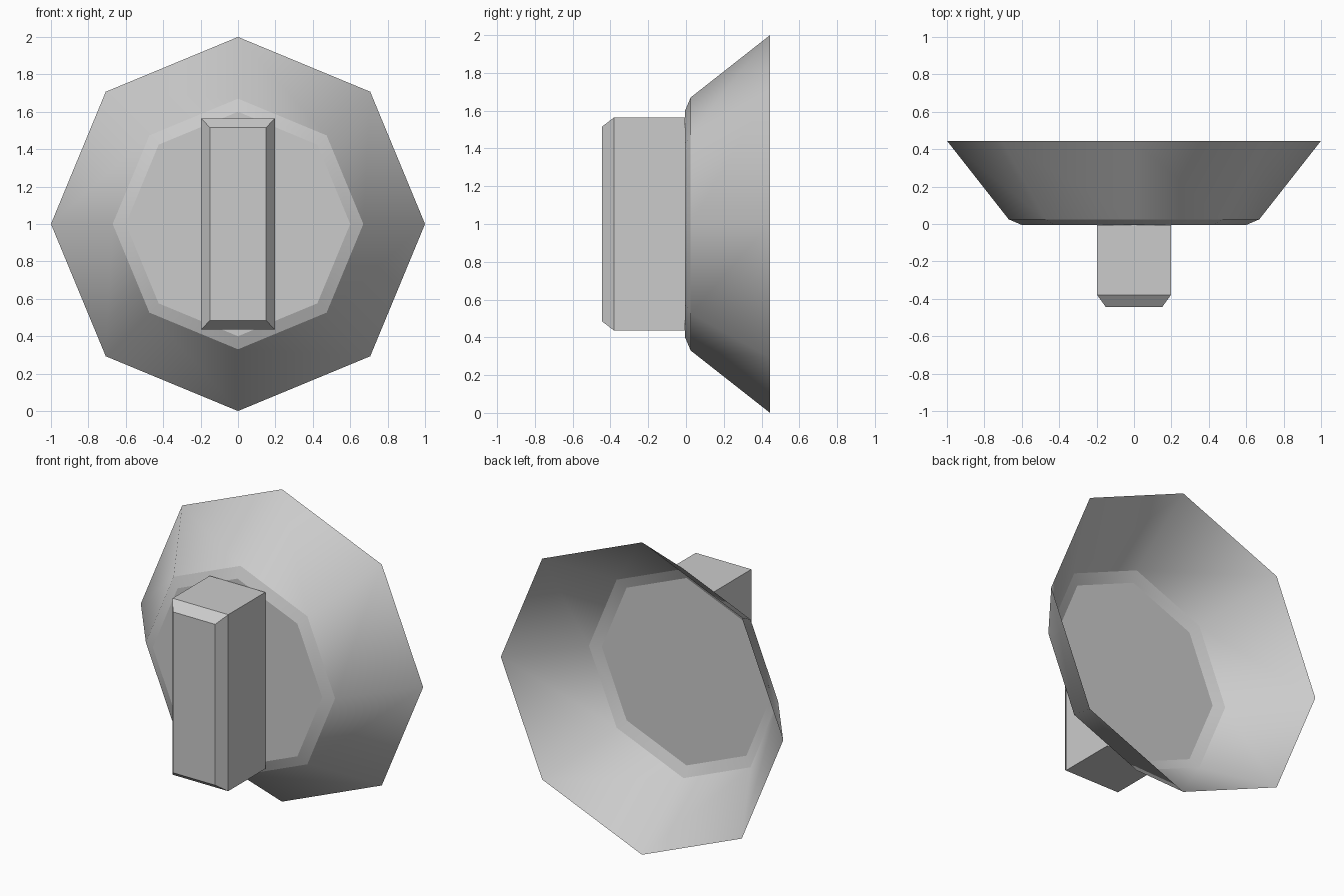
import bpy, bmesh, math

cube = bpy.data.objects.get("Cube")
if cube:
    bpy.data.objects.remove(cube)

grey = bpy.data.materials.new("plain_grey")
grey.use_nodes = True
grey.diffuse_color = (0.6, 0.6, 0.6, 1)
grey.node_tree.nodes["Principled BSDF"].inputs["Base Color"].default_value = (0.6, 0.6, 0.6, 1)


def octagon(radius):
    steps = [math.pi / 4 * i for i in range(8)]
    return [(radius * math.cos(a), 1 + radius * math.sin(a)) for a in steps]


def rectangle(w, h):
    return [(w, 1 + h), (-w, 1 + h), (-w, 1 - h), (w, 1 - h)]


def loft(name, sections, smooth):
    """Join (y, outline) sections from front to back, capping the front one."""
    bm = bmesh.new()
    rings = [[bm.verts.new((x, y, z)) for x, z in outline] for y, outline in sections]
    bm.faces.new(rings[0])
    for a, b in zip(rings, rings[1:]):
        for i in range(len(a)):
            j = (i + 1) % len(a)
            face = bm.faces.new((a[i], a[j], b[j], b[i]))
            face.smooth = smooth
    # Each band shades smoothly around but stays crisp along its rims
    for ring in rings:
        for i, v in enumerate(ring):
            bm.edges.get((v, ring[i - 1])).smooth = False
    bmesh.ops.recalc_face_normals(bm, faces=bm.faces)
    # Make the front cap face -y, and all its neighbours with it
    bm.faces.ensure_lookup_table()
    if bm.faces[0].normal.y > 0:
        bmesh.ops.reverse_faces(bm, faces=bm.faces)
    mesh = bpy.data.meshes.new(name)
    bm.to_mesh(mesh)
    bm.free()
    mesh.materials.append(grey)
    obj = bpy.data.objects.new(name, mesh)
    bpy.context.collection.objects.link(obj)
    return obj


# Flared eight-sided dish, open at the back
loft("flared_dish", [(-0.005, octagon(0.6)), (0.025, octagon(0.67)),
                     (0.445, octagon(1.0))], True)

# Upright grip bar with a chamfered front
loft("grip_bar", [(-0.445, rectangle(0.15, 0.515)), (-0.38, rectangle(0.197, 0.565)),
                  (-0.005, rectangle(0.197, 0.565))], False)
